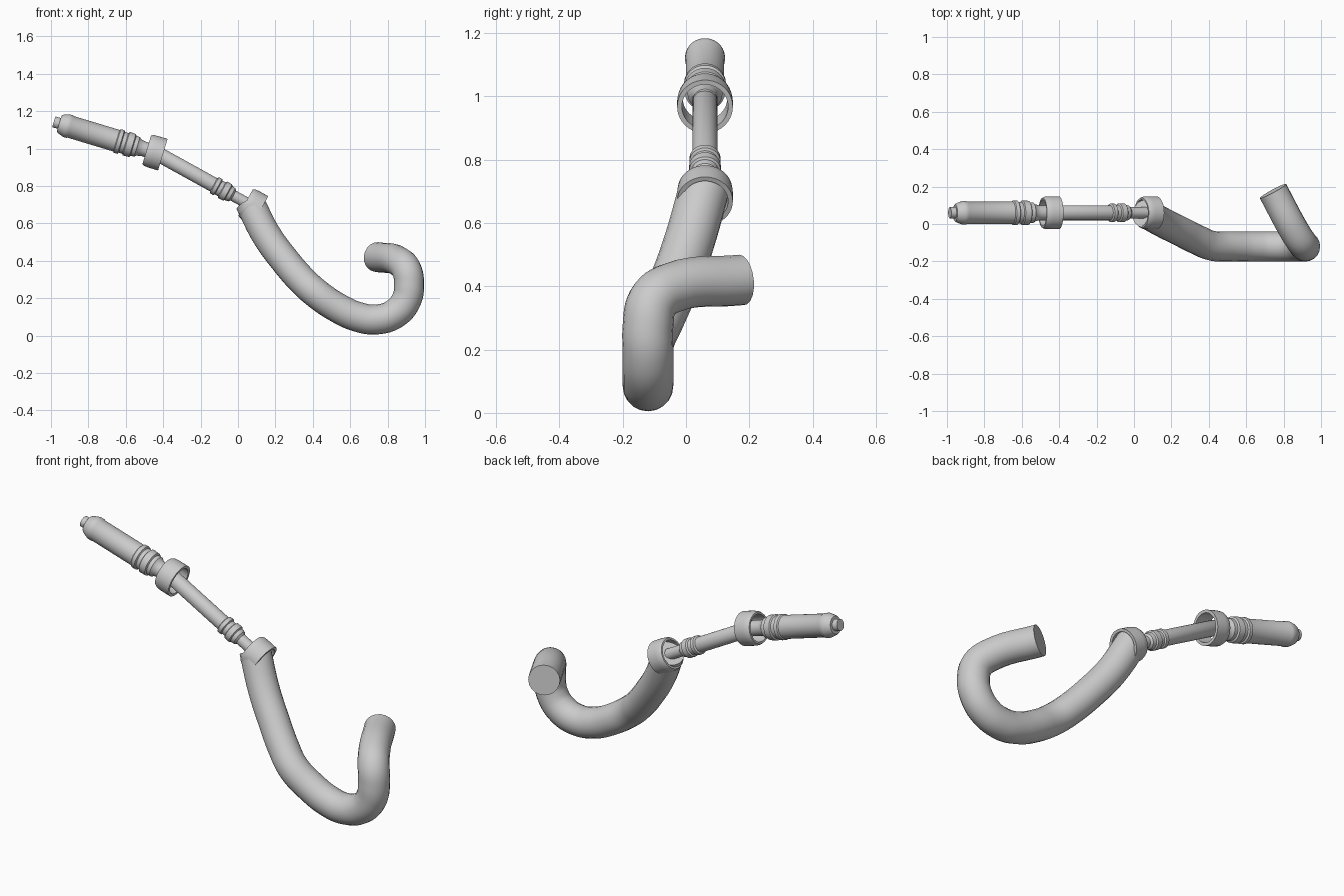
import bpy, bmesh, math
from mathutils import Vector

cube = bpy.data.objects.get("Cube")
if cube:
    bpy.data.objects.remove(cube, do_unlink=True)

# Single light grey material
grey = bpy.data.materials.new("light_grey")
grey.use_nodes = True
colour = (0.6, 0.6, 0.6, 1)
grey.diffuse_color = colour
grey.node_tree.nodes["Principled BSDF"].inputs["Base Color"].default_value = colour


def finish(ob):
    ob.data.materials.append(grey)
    bpy.ops.object.select_all(action="DESELECT")
    ob.select_set(True)
    bpy.context.view_layer.objects.active = ob
    if ob.type == "CURVE":
        bpy.ops.object.convert(target="MESH")
    bpy.ops.object.shade_smooth_by_angle(angle=math.radians(35))


def lathe(name, profile, origin, direction, closed=False, sides=40):
    """Revolve (distance, radius) pairs around an axis."""
    bm = bmesh.new()
    rings = []
    for dist, rad in profile:
        rings.append([bm.verts.new((rad * math.cos(a), rad * math.sin(a), dist))
                      for a in (math.tau * i / sides for i in range(sides))])
    pairs = list(zip(rings, rings[1:]))
    if closed:
        pairs.append((rings[-1], rings[0]))
    else:
        bm.faces.new(rings[0])
        bm.faces.new(rings[-1])
    for a, b in pairs:
        for i in range(sides):
            j = (i + 1) % sides
            bm.faces.new((a[i], a[j], b[j], b[i]))
    bmesh.ops.recalc_face_normals(bm, faces=bm.faces)
    mesh = bpy.data.meshes.new(name)
    bm.to_mesh(mesh)
    bm.free()
    ob = bpy.data.objects.new(name, mesh)
    bpy.context.collection.objects.link(ob)
    ob.location = origin
    ob.rotation_mode = "QUATERNION"
    ob.rotation_quaternion = direction.to_track_quat("Z", "Y")
    finish(ob)


tip = Vector((-0.985, 0.06, 1.143))
upper_joint = Vector((-0.445, 0.06, 0.98))
lower_joint = Vector((0.08, 0.06, 0.69))
upper_axis = upper_joint - tip
lower_axis = lower_joint - upper_joint

# Grip with stepped tip, ribs and narrow neck
lathe("upper_grip", [
    (0, 0.022), (0, 0.03), (0.03, 0.03), (0.03, 0.045), (0.04, 0.052),
    (0.07, 0.063), (0.09, 0.063), (0.095, 0.06), (0.35, 0.06),
    (0.355, 0.066), (0.375, 0.066), (0.38, 0.058), (0.40, 0.058),
    (0.405, 0.066), (0.44, 0.064), (0.445, 0.055), (0.465, 0.055),
    (0.475, 0.046), (0.50, 0.04), (0.55, 0.04), (0.565, 0.025)], tip, upper_axis)

# Thin middle rod with ribs near its lower end
lathe("middle_rod", [
    (-0.03, 0.015), (-0.022, 0.03), (-0.005, 0.04), (0.36, 0.04),
    (0.365, 0.049), (0.385, 0.049), (0.39, 0.042), (0.41, 0.042),
    (0.415, 0.05), (0.445, 0.05), (0.45, 0.043), (0.47, 0.04),
    (0.48, 0.03), (0.58, 0.03)], upper_joint, lower_axis)

# Open collars around the two joints
collar = [(-0.045, 0.07), (-0.045, 0.08), (-0.034, 0.086), (-0.01, 0.088),
          (0.045, 0.088), (0.045, 0.073)]
lathe("upper_collar", collar, upper_joint, upper_axis, closed=True)
lathe("lower_collar", collar, lower_joint, lower_axis, closed=True)

# Thick hooked tube
path = [(0.064, 0.058, 0.71), (0.15, 0.01, 0.54), (0.25, -0.04, 0.402),
        (0.34, -0.085, 0.298), (0.42, -0.117, 0.225), (0.53, -0.12, 0.15),
        (0.64, -0.12, 0.1), (0.74, -0.12, 0.086), (0.84, -0.12, 0.118),
        (0.9, -0.12, 0.19), (0.915, -0.12, 0.275), (0.902, -0.105, 0.35),
        (0.865, -0.05, 0.393), (0.743, 0.176, 0.42)]
curve = bpy.data.curves.new("hooked_tube", "CURVE")
curve.dimensions = "3D"
curve.bevel_depth = 0.08
curve.bevel_resolution = 8
curve.resolution_u = 6
curve.use_fill_caps = True
spline = curve.splines.new("BEZIER")
spline.bezier_points.add(len(path) - 1)
for point, co in zip(spline.bezier_points, path):
    point.co = co
    point.handle_left_type = point.handle_right_type = "AUTO"
hook = bpy.data.objects.new("hooked_tube", curve)
bpy.context.collection.objects.link(hook)
finish(hook)
